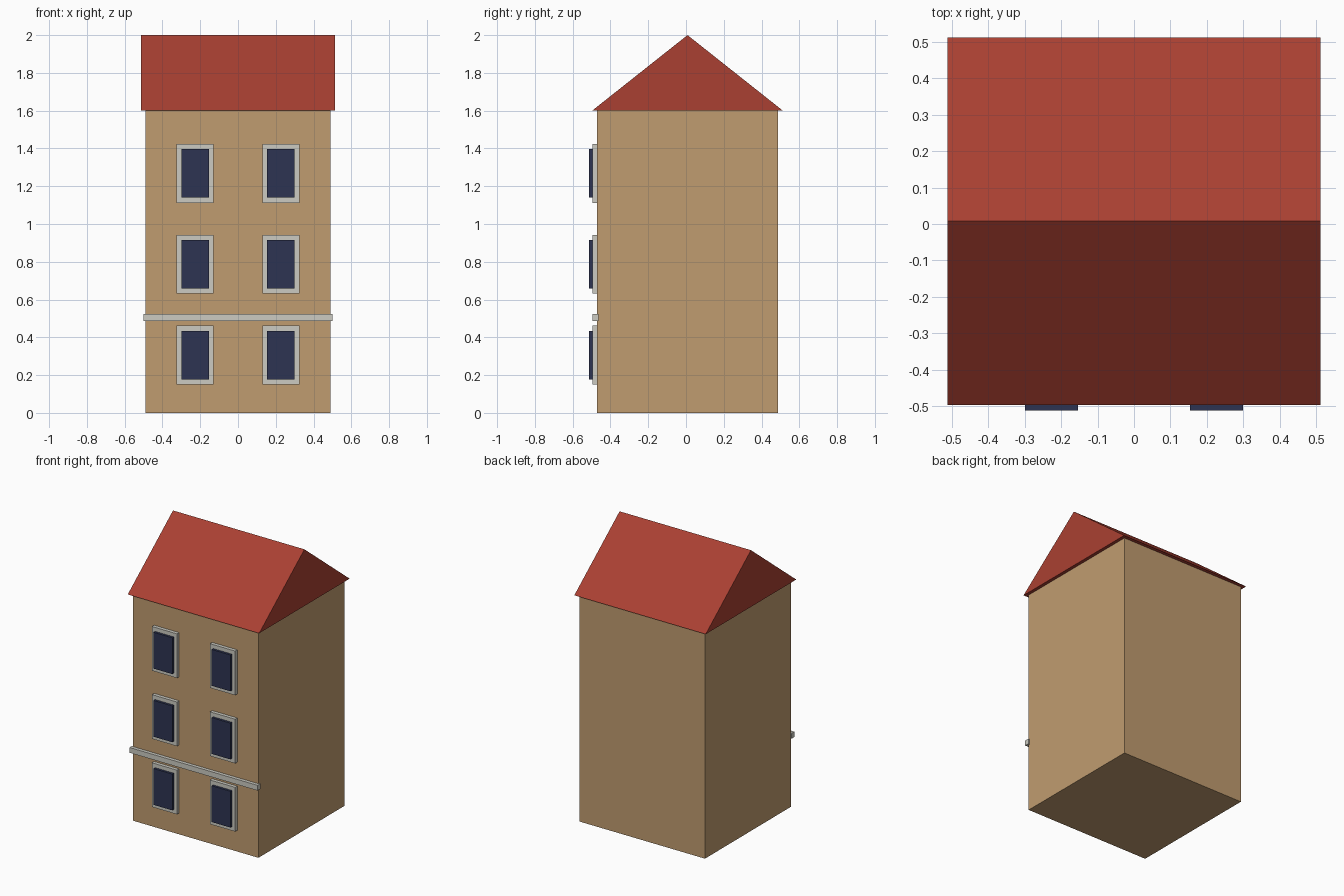
import bpy

if "Cube" in bpy.data.objects:
    bpy.data.objects.remove(bpy.data.objects["Cube"])

def material(name, rgb):
    m = bpy.data.materials.new(name)
    lin = [((c / 255 + 0.055) / 1.055) ** 2.4 for c in rgb]
    m.diffuse_color = (*lin, 1)
    m.use_nodes = True
    m.node_tree.nodes["Principled BSDF"].inputs["Base Color"].default_value = m.diffuse_color
    return m

WALL = material("tan wall", (192, 156, 112))
ROOF = material("red roof", (170, 64, 50))
TRIM = material("pale stone", (204, 203, 194))
GLASS = material("dark blue glass", (45, 52, 82))

def mesh(name, verts, faces, mat):
    me = bpy.data.meshes.new(name)
    me.from_pydata(verts, [], faces)
    me.materials.append(mat)
    ob = bpy.data.objects.new(name, me)
    bpy.context.collection.objects.link(ob)
    return ob

def box(name, x, y, z, mat):
    """Box from (min, max) ranges on each axis."""
    verts = [(a, b, c) for a in x for b in y for c in z]
    faces = [(0, 1, 3, 2), (4, 6, 7, 5), (0, 4, 5, 1),
             (2, 3, 7, 6), (0, 2, 6, 4), (1, 5, 7, 3)]
    return mesh(name, verts, faces, mat)

FRONT, BACK, MID = -0.472, 0.488, 0.008
EAVE, RIDGE = 1.6, 2.0

# Main block
box("walls", (-0.49, 0.49), (FRONT, BACK), (0, EAVE), WALL)

# Gabled roof prism, ridge along x
profile = [(MID - 0.505, EAVE), (MID + 0.505, EAVE), (MID, RIDGE)]
mesh("roof", [(x, y, z) for x in (-0.513, 0.513) for y, z in profile],
     [(0, 2, 1), (3, 4, 5), (0, 1, 4, 3), (1, 2, 5, 4), (2, 0, 3, 5)], ROOF)

# Stone band above the ground floor
box("string_course", (-0.5, 0.5), (-0.496, FRONT + 0.008), (0.486, 0.523), TRIM)

# Windows: stone surround with raised pane
for floor, z in enumerate((0.306, 0.787, 1.268)):
    for side, x in (("left", -0.227), ("right", 0.227)):
        tag = f"{side}_{floor}"
        box("window_frame_" + tag, (x - 0.098, x + 0.098), (-0.496, FRONT + 0.008),
            (z - 0.156, z + 0.156), TRIM)
        box("window_pane_" + tag, (x - 0.073, x + 0.073), (-0.513, -0.49),
            (z - 0.128, z + 0.128), GLASS)
